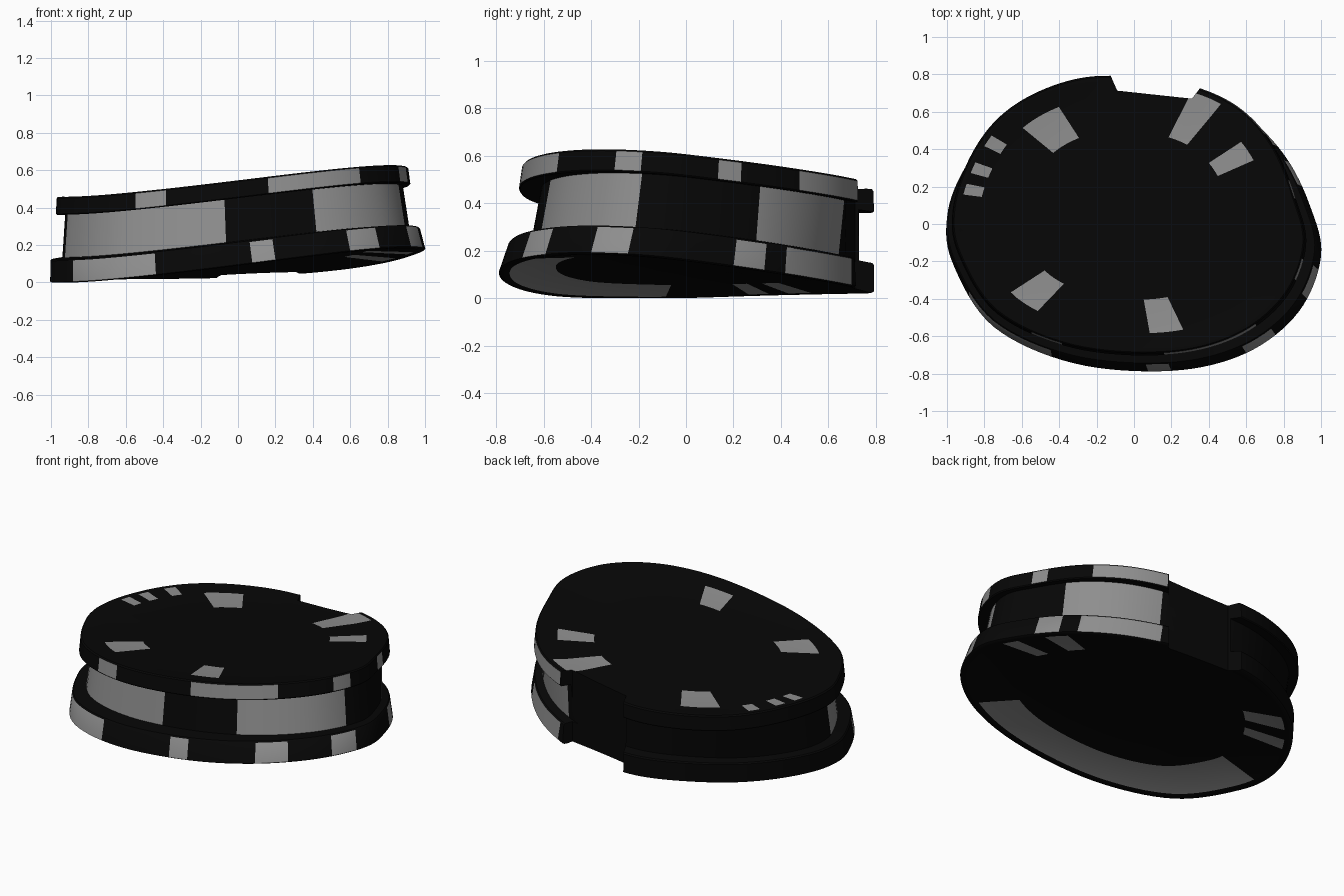
import bpy, bmesh, math
from mathutils import Vector
from mathutils.geometry import interpolate_bezier

if "Cube" in bpy.data.objects:
    bpy.data.objects.remove(bpy.data.objects["Cube"])

# Plan outline of the base rim (smooth closed curve)
PTS = [(1, -.17), (.94, .1), (.81, .36), (.61, .57), (.36, .71), (.1, .78), (-.2, .785),
       (-.48, .68), (-.73, .51), (-.91, .28), (-1, .03), (-.965, -.22), (-.75, -.55),
       (-.32, -.745), (.2, -.785), (.6, -.69), (.88, -.47)]
STEPS = 8


def smooth_loop(points):
    p = [Vector((x, y, 0)) for x, y in points]
    n, out = len(p), []
    for i in range(n):
        a, b, c, d = p[i - 1], p[i], p[(i + 1) % n], p[(i + 2) % n]
        out += interpolate_bezier(b, b + (c - a) / 6, c - (d - b) / 6, c, STEPS + 1)[:-1]
    return out


def warp(x, y, lid):
    # gentle tilt and twist shared by every level of the body; lid droops at back left
    z = .083 + .08 * x - .04 * y - .06 * x * y - .035 * y * y
    return z - lid * .025 * max(0, y) * min(1, max(0, .3 - x) / .45)


def material(name, v):
    m = bpy.data.materials.new(name)
    m.diffuse_color = (v, v, v, 1)
    m.use_nodes = True
    m.node_tree.nodes["Principled BSDF"].inputs["Base Color"].default_value = m.diffuse_color
    return m


# Grey patches as angle ranges (degrees) on each band
UNDER = [(185, 315), (358, 360), (0, 5), (14, 24), (140, 150), (156, 164)]
BASE = [(204, 239), (273, 286), (312, 321), (338, 346), (13, 23), (30, 62)]
WAIST = [(185, 264), (306, 347), (22, 62)]
TOP = [(227, 238), (282, 319), (340, 348), (8, 16), (35, 63)]
LID = [(279, 294), (208, 222), (54, 68), (28, 38), (123, 140)]
LID_EDGE = [(148, 153), (158, 162), (166, 170), (54, 66)]

# Levels: half width, half depth, centre x, centre y, height, lid amount, patches to next level
LEVELS = [
    (.04, .03, 0, 0, .04, 0, []), (.4, .31, 0, 0, .038, 0, []),
    (.7, .55, 0, 0, .032, 0, UNDER), (.95, .745, 0, 0, .004, 0, []),
    (.965, .76, 0, 0, 0, 0, []), (.99, .78, 0, 0, 0, 0, []),
    (1.0, .79, 0, 0, .006, 0, BASE), (.985, .77, -.013, .018, .118, 0, []),
    (.978, .763, -.013, .018, .125, 0, []),
    (.925, .69, -.01, .035, .13, 0, WAIST), (.90, .667, -.02, .055, .36, 1, []),
    (.94, .74, -.025, .04, .36, 1, []), (.945, .745, -.025, .04, .366, 1, TOP),
    (.937, .738, -.028, .045, .448, 1, []), (.93, .731, -.028, .045, .455, 1, []),
    (.90, .71, -.028, .045, .453, 1, LID_EDGE), (.80, .63, -.028, .045, .44, 1, LID),
    (.57, .45, -.028, .045, .427, 1, []),
    (.3, .24, -.028, .045, .423, 1, []), (.04, .03, -.028, .045, .422, 1, [])]

# Body: base rim, waist and top rim lofted as one closed shell
outline = smooth_loop(PTS)
n = len(outline)
bm = bmesh.new()
rings = []
for sx, sy, cx, cy, h, lid, _ in LEVELS:
    ring = []
    for p in outline:
        # the lid is fuller than the base on its back corners
        bulge = 1 + (.055 * lid * math.sin(2 * math.atan2(p.y, p.x)) ** 2 if p.y > 0 else 0)
        x, y = cx + p.x * sx * bulge, cy + p.y / .79 * sy * bulge
        ring.append(bm.verts.new((x, y, max(0, warp(x, y, lid) + h - .003))))
    rings.append(ring)
for k in range(len(rings) - 1):
    for i in range(n):
        j = (i + 1) % n
        f = bm.faces.new((rings[k][i], rings[k][j], rings[k + 1][j], rings[k + 1][i]))
        c = f.calc_center_median()
        ang = math.degrees(math.atan2(c.y, c.x)) % 360
        f.material_index = int(any(a <= ang <= b for a, b in LEVELS[k][6]))
bm.faces.new(rings[0][::-1])
bm.faces.new(rings[-1])
bmesh.ops.recalc_face_normals(bm, faces=bm.faces)
mesh = bpy.data.meshes.new("cap_body")
bm.to_mesh(mesh)
bm.free()
body = bpy.data.objects.new("cap_body", mesh)
bpy.context.collection.objects.link(body)
mesh.materials.append(material("gloss_black", .002))
mesh.materials.append(material("sheen_grey", .27))

# Flat notch across the back
bm = bmesh.new()
plan = [(-.09, .713), (.31, .67), (.50, .92), (-.18, .92)]
f = bm.faces.new([bm.verts.new((x, y, -.3)) for x, y in plan])
up = bmesh.ops.extrude_face_region(bm, geom=[f])["geom"]
bmesh.ops.translate(bm, vec=(0, 0, 1.3), verts=[v for v in up if isinstance(v, bmesh.types.BMVert)])
bmesh.ops.recalc_face_normals(bm, faces=bm.faces)
cm = bpy.data.meshes.new("notch_cutter")
bm.to_mesh(cm)
bm.free()
cutter = bpy.data.objects.new("notch_cutter", cm)
bpy.context.collection.objects.link(cutter)
cutter.hide_render = True

mod = body.modifiers.new("notch", 'BOOLEAN')
mod.operation = 'DIFFERENCE'
mod.solver = 'EXACT'
mod.object = cutter
bpy.context.view_layer.objects.active = body
body.select_set(True)
bpy.ops.object.modifier_apply(modifier=mod.name)
bpy.data.objects.remove(cutter)
bpy.ops.object.shade_smooth_by_angle(angle=math.radians(35))
